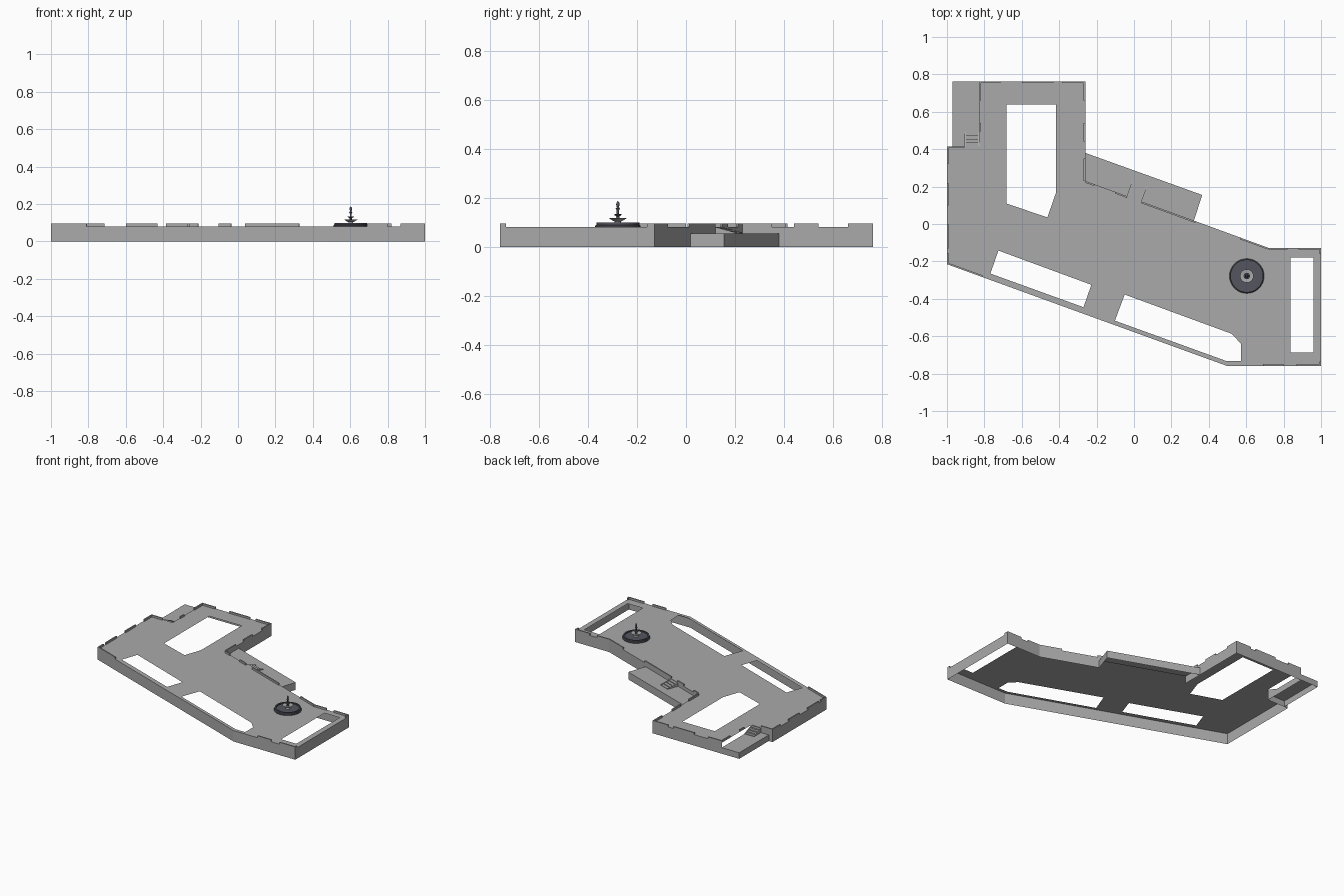
import bpy, bmesh, math
from mathutils import Vector

if "Cube" in bpy.data.objects:
    bpy.data.objects.remove(bpy.data.objects["Cube"])

def material(name, v):
    m = bpy.data.materials.new(name)
    m.diffuse_color = (*v, 1)
    m.use_nodes = True
    m.node_tree.nodes["Principled BSDF"].inputs["Base Color"].default_value = m.diffuse_color
    return m

STONE = material("grey stone", (0.40, 0.40, 0.40))
SLATE = material("dark slate", (0.09, 0.09, 0.115))
DECK, TOP = 0.081, 0.095

def finish(bm, name, mat):
    me = bpy.data.meshes.new(name)
    bm.to_mesh(me)
    bm.free()
    me.materials.append(mat)
    ob = bpy.data.objects.new(name, me)
    bpy.context.collection.objects.link(ob)
    return ob

def add_sheet(bm, loops, z):
    """Flat sheet with an outer loop and optional holes."""
    edges = []
    for loop in loops:
        vs = [bm.verts.new((x, y, z)) for x, y in loop]
        edges += [bm.edges.new((vs[i], vs[(i + 1) % len(vs)])) for i in range(len(vs))]
    bmesh.ops.triangle_fill(bm, use_beauty=True, edges=edges, normal=(0, 0, 1))

def add_wall(bm, path, z0, z1):
    """Upright strip along a path; the outside lies left of a clockwise path."""
    for a, b in zip(path, path[1:]):
        bm.faces.new([bm.verts.new(p) for p in
                      ((*a, z0), (*a, z1), (*b, z1), (*b, z0))])

def add_bar(bm, a, b, width, z0, z1, z2=None):
    """Bar from a to b, widening to the right; z2 is the top height at b."""
    z2 = z1 if z2 is None else z2
    a, b = Vector(a), Vector(b)
    d = (b - a).normalized()
    n = Vector((d.y, -d.x)) * width
    base = [a, b, b + n, a + n]
    lo = [bm.verts.new((*p, z0)) for p in base]
    hi = [bm.verts.new((*p, z)) for p, z in zip(base, (z1, z2, z2, z1))]
    bm.faces.new(lo)
    bm.faces.new(hi)
    for i in range(4):
        j = (i + 1) % 4
        bm.faces.new((lo[i], lo[j], hi[j], hi[i]))

# Terrace: clockwise outline and the four openings
outline = [(-0.827, 0.762), (-0.26, 0.762), (-0.26, 0.23), (0.72, -0.128),
           (1, -0.128), (1, -0.758), (0.495, -0.758), (-1, -0.215),
           (-1, 0.415), (-0.827, 0.415)]
holes = [
    [(-0.683, 0.638), (-0.418, 0.638), (-0.418, 0.165), (-0.463, 0.035), (-0.683, 0.11)],
    [(-0.725, -0.142), (-0.228, -0.325), (-0.27, -0.445), (-0.768, -0.265)],
    [(-0.05, -0.377), (0.522, -0.587), (0.572, -0.64), (0.572, -0.733),
     (0.495, -0.733), (-0.102, -0.517)],
    [(0.836, -0.18), (0.96, -0.18), (0.96, -0.688), (0.836, -0.688)]]
def back_edge(x):
    return (x, 0.23 - 0.3653 * (x + 0.26))

bm = bmesh.new()
add_sheet(bm, [outline] + holes, DECK)
add_wall(bm, outline[:3], 0, DECK)
add_wall(bm, [outline[2], back_edge(0.32)], 0.055, DECK)
add_wall(bm, [back_edge(0.32)] + outline[3:], 0, DECK)
bm.faces.ensure_lookup_table()
finish(bm, "terrace", STONE)

# Lower ledges outside the terrace
def ledge(name, loop, z):
    bm = bmesh.new()
    add_sheet(bm, [loop], z)
    add_wall(bm, loop, 0, z)
    finish(bm, name, STONE)

ledge("back_ledge", [(-0.26, 0.23), (-0.26, 0.38), (0.365, 0.155), back_edge(0.32)], 0.055)
ledge("side_ledge", [(-0.97, 0.415), (-0.97, 0.762), (-0.827, 0.762), (-0.827, 0.415)], 0.045)

# Parapet blocks along the terrace edges
blocks = [((x0, 0.762), (x1, 0.762)) for x0, x1 in
          ((-0.827, -0.715), (-0.6, -0.43), (-0.385, -0.26))]
blocks += [((-0.26, y0), (-0.26, y1)) for y0, y1 in
           ((0.762, 0.66), (0.54, 0.44), (0.35, 0.23))]
blocks += [(back_edge(x0), back_edge(x1)) for x0, x1 in
           ((-0.26, -0.21), (-0.1, -0.035), (0.04, 0.33), (0.57, 0.72))]
blocks += [((x0, -0.128), (x1, -0.128)) for x0, x1 in ((0.72, 0.82), (0.88, 1))]
blocks += [((1, -0.128), (1, -0.16)), ((1, -0.735), (1, -0.758))]
blocks += [((x1, -0.758), (x0, -0.758)) for x0, x1 in ((0.69, 0.8), (0.87, 1))]
blocks += [((-0.81, -0.284), (-1, -0.215))]
blocks += [((-1, y0), (-1, y1)) for y0, y1 in
           ((-0.215, -0.155), (-0.13, 0), (0.1, 0.22), (0.32, 0.415))]
blocks += [((-1, 0.415), (-0.905, 0.415)),
           ((-0.827, 0.495), (-0.827, 0.54)), ((-0.827, 0.66), (-0.827, 0.762))]
bm = bmesh.new()
for a, b in blocks:
    add_bar(bm, a, b, 0.009, DECK, TOP)
bmesh.ops.recalc_face_normals(bm, faces=bm.faces)
finish(bm, "parapet", STONE)

# Stairs down to the ledges
def stairs(name, start, direction, width, length, z_low, count=4):
    bm = bmesh.new()
    s, d = Vector(start), Vector(direction).normalized()
    n = Vector((d.y, -d.x))
    step = length / count
    for i in range(count):
        z = DECK - (DECK - z_low) * (i + 0.5) / count
        p = s + d * step * i
        add_bar(bm, p, p + d * step, width, z_low, z)
    for off in (-0.006, width):
        p = s + n * off
        add_bar(bm, p, p + d * length, 0.006, z_low, DECK, z_low + 0.004)
    bmesh.ops.recalc_face_normals(bm, faces=bm.faces)
    finish(bm, name, STONE)

stairs("back_stairs", back_edge(-0.033), (0.343, 0.939), 0.072, 0.085, 0.055)
stairs("side_stairs", (-0.899, 0.415), (0, 1), 0.066, 0.08, 0.045)

# Fountain, turned from profiles
def turned(name, profile, mat, seg=32):
    bm = bmesh.new()
    vs = [bm.verts.new((r, 0, z)) for r, z in profile]
    es = [bm.edges.new(p) for p in zip(vs, vs[1:])]
    bmesh.ops.spin(bm, geom=vs + es, axis=(0, 0, 1), cent=(0, 0, 0),
                   angle=2 * math.pi, steps=seg)
    bmesh.ops.remove_doubles(bm, verts=bm.verts, dist=1e-5)
    bmesh.ops.recalc_face_normals(bm, faces=bm.faces)
    ob = finish(bm, name, mat)
    ob.location = (0.603, -0.278, 0)
    bpy.ops.object.select_all(action='DESELECT')
    ob.select_set(True)
    bpy.context.view_layer.objects.active = ob
    bpy.ops.object.shade_smooth_by_angle(angle=math.radians(35))

turned("fountain_rim", [(0.093, DECK), (0.093, 0.086), (0.088, 0.09), (0.088, 0.1),
                        (0.078, 0.1), (0.078, DECK)], SLATE)
turned("fountain_pool", [(0.0, 0.092), (0.078, 0.092)], SLATE)
turned("fountain_bowl", [(0.016, 0.092), (0.012, 0.103), (0.022, 0.108), (0.036, 0.117),
                         (0.033, 0.117), (0.008, 0.112)], STONE)
turned("fountain_spire", [(0.008, 0.11), (0.006, 0.124), (0.017, 0.132), (0.015, 0.133),
                          (0.005, 0.134), (0.005, 0.15), (0.009, 0.156), (0.004, 0.162),
                          (0.007, 0.172), (0.006, 0.18), (0, 0.188)], SLATE, 16)
